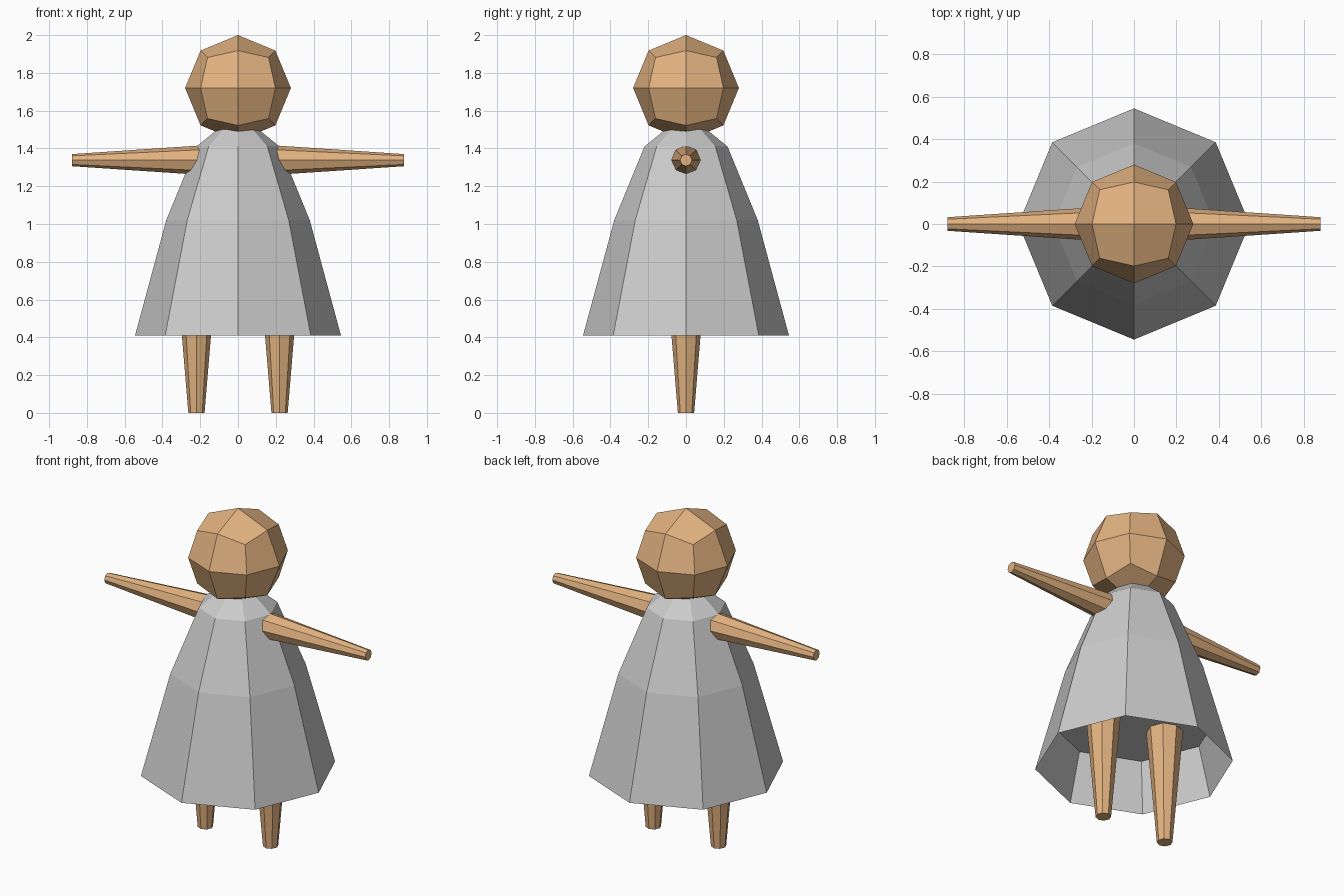
import bpy, bmesh, math
from mathutils import Vector, Matrix

if "Cube" in bpy.data.objects:
    bpy.data.objects.remove(bpy.data.objects["Cube"])

SIDES = 8


def material(name, rgb):
    m = bpy.data.materials.new(name)
    m.diffuse_color = (*rgb, 1)
    m.use_nodes = True
    m.node_tree.nodes["Principled BSDF"].inputs["Base Color"].default_value = m.diffuse_color
    return m


skin = material("skin", (0.76, 0.445, 0.216))
grey = material("grey_cloth", (0.604, 0.604, 0.604))


def finish(name, bm, mat):
    bmesh.ops.recalc_face_normals(bm, faces=bm.faces[:])
    me = bpy.data.meshes.new(name)
    bm.to_mesh(me)
    bm.free()
    me.materials.append(mat)
    ob = bpy.data.objects.new(name, me)
    bpy.context.collection.objects.link(ob)
    return ob


def limb(name, start, end, r_start, r_end):
    """Tapered eight-sided limb with corners on the main axes."""
    start, end = Vector(start), Vector(end)
    axis = end - start
    # keep the ring corners aligned with the world axes
    if abs(axis.x) > abs(axis.z):
        u, v = Vector((0, 1, 0)), Vector((0, 0, 1))
    else:
        u, v = Vector((1, 0, 0)), Vector((0, 1, 0))
    bm = bmesh.new()
    rings = []
    for c, r in ((start, r_start), (end, r_end)):
        rings.append([bm.verts.new(c + r * (math.cos(a) * u + math.sin(a) * v))
                      for a in (math.tau * i / SIDES for i in range(SIDES))])
    for i in range(SIDES):
        j = (i + 1) % SIDES
        bm.faces.new((rings[0][i], rings[0][j], rings[1][j], rings[1][i]))
    bm.faces.new(rings[0])
    bm.faces.new(rings[1])
    finish(name, bm, skin)


# Head: once-divided cube pushed out to a sphere
bm = bmesh.new()
bmesh.ops.create_cube(bm, size=1)
bmesh.ops.subdivide_edges(bm, edges=bm.edges[:], cuts=1, use_grid_fill=True)
for v in bm.verts:
    v.co = v.co.normalized() * 0.28 + Vector((0, 0, 1.72))
finish("head", bm, skin)

# Dress: flared eight-sided shell, open at the hem
profile = [(0.545, 0.41), (0.38, 1.02), (0.22, 1.41), (0.11, 1.5)]
bm = bmesh.new()
rings = [[bm.verts.new((r * math.cos(math.tau * i / SIDES),
                        r * math.sin(math.tau * i / SIDES), z))
          for i in range(SIDES)] for r, z in profile]
for low, high in zip(rings, rings[1:]):
    for i in range(SIDES):
        j = (i + 1) % SIDES
        bm.faces.new((low[i], low[j], high[j], high[i]))
bm.faces.new(rings[-1])
finish("dress", bm, grey)

# Lining: flat panel closing the inside of the skirt
bm = bmesh.new()
bmesh.ops.create_circle(bm, cap_ends=True, segments=SIDES, radius=0.465,
                        matrix=Matrix.Translation((0, 0, 0.7)))
lining = finish("skirt_lining", bm, grey)
lining.data.flip_normals() if lining.data.polygons[0].normal.z > 0 else None

# Arms and legs, mirrored
for side, s in (("left", -1), ("right", 1)):
    limb(side + "_arm", (s * 0.15, 0, 1.338), (s * 0.88, 0, 1.338), 0.081, 0.032)
    limb(side + "_leg", (s * 0.22, 0, 0.71), (s * 0.22, 0, 0), 0.102, 0.043)
